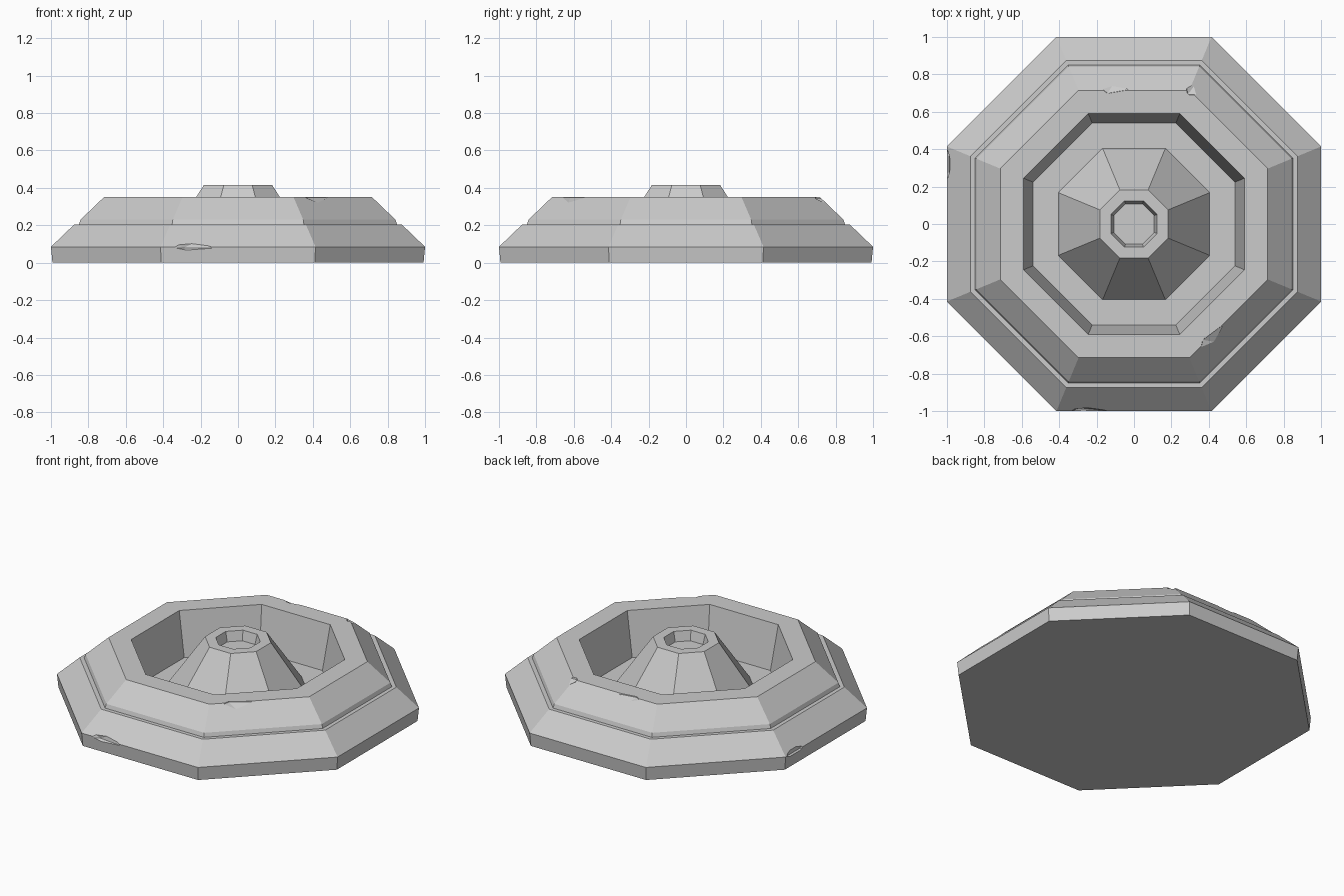
import bpy, bmesh, math

if "Cube" in bpy.data.objects:
    bpy.data.objects.remove(bpy.data.objects["Cube"])

SIDES = 8


def lathe(name, profile):
    """Octagonal turning; profile holds (flat-to-centre distance, z)."""
    bm = bmesh.new()
    rings = []
    for a, z in profile:
        r = a / math.cos(math.pi / SIDES)
        rings.append([bm.verts.new((r * math.cos((i + .5) * math.tau / SIDES),
                                    r * math.sin((i + .5) * math.tau / SIDES), z))
                      for i in range(SIDES)])
    for lo, hi in zip(rings, rings[1:]):
        for i in range(SIDES):
            j = (i + 1) % SIDES
            bm.faces.new((lo[i], lo[j], hi[j], hi[i]))
    bm.faces.new(rings[0][::-1])
    bm.faces.new(rings[-1])
    bmesh.ops.recalc_face_normals(bm, faces=bm.faces)
    mesh = bpy.data.meshes.new(name)
    bm.to_mesh(mesh)
    bm.free()
    obj = bpy.data.objects.new(name, mesh)
    bpy.context.collection.objects.link(obj)
    return obj


def chip(target, loc, size, turn):
    """Small faceted bite out of a stone edge."""
    bpy.ops.mesh.primitive_ico_sphere_add(subdivisions=1, radius=1, location=loc,
                                          rotation=(0, 0, math.radians(turn)))
    cutter = bpy.context.object
    cutter.name = "chip_cutter"
    cutter.scale = size
    cutter.hide_render = True
    cutter.hide_set(True)
    mod = target.modifiers.new("chip", 'BOOLEAN')
    mod.operation = 'DIFFERENCE'
    mod.solver = 'EXACT'
    mod.object = cutter


# Stepped stone body: outer tiers, rim, sunken moat, central cone and its socket
body = lathe("stone_pedestal", [
    (.992, 0), (1, .085), (.875, .205), (.85, .205), (.842, .23), (.715, .352),
    (.59, .352), (.54, .07), (.405, .07), (.182, .416),
    (.123, .416), (.108, .355)])

# Worn edges
chip(body, (-.25, -1.025, .10), (.15, .05, .05), 0)
chip(body, (-1.025, .32, .10), (.05, .12, .05), 0)
chip(body, (.43, -.63, .37), (.13, .06, .05), 45)
chip(body, (.33, .75, .365), (.07, .08, .05), -20)
chip(body, (-.11, .75, .365), (.11, .06, .04), 0)
